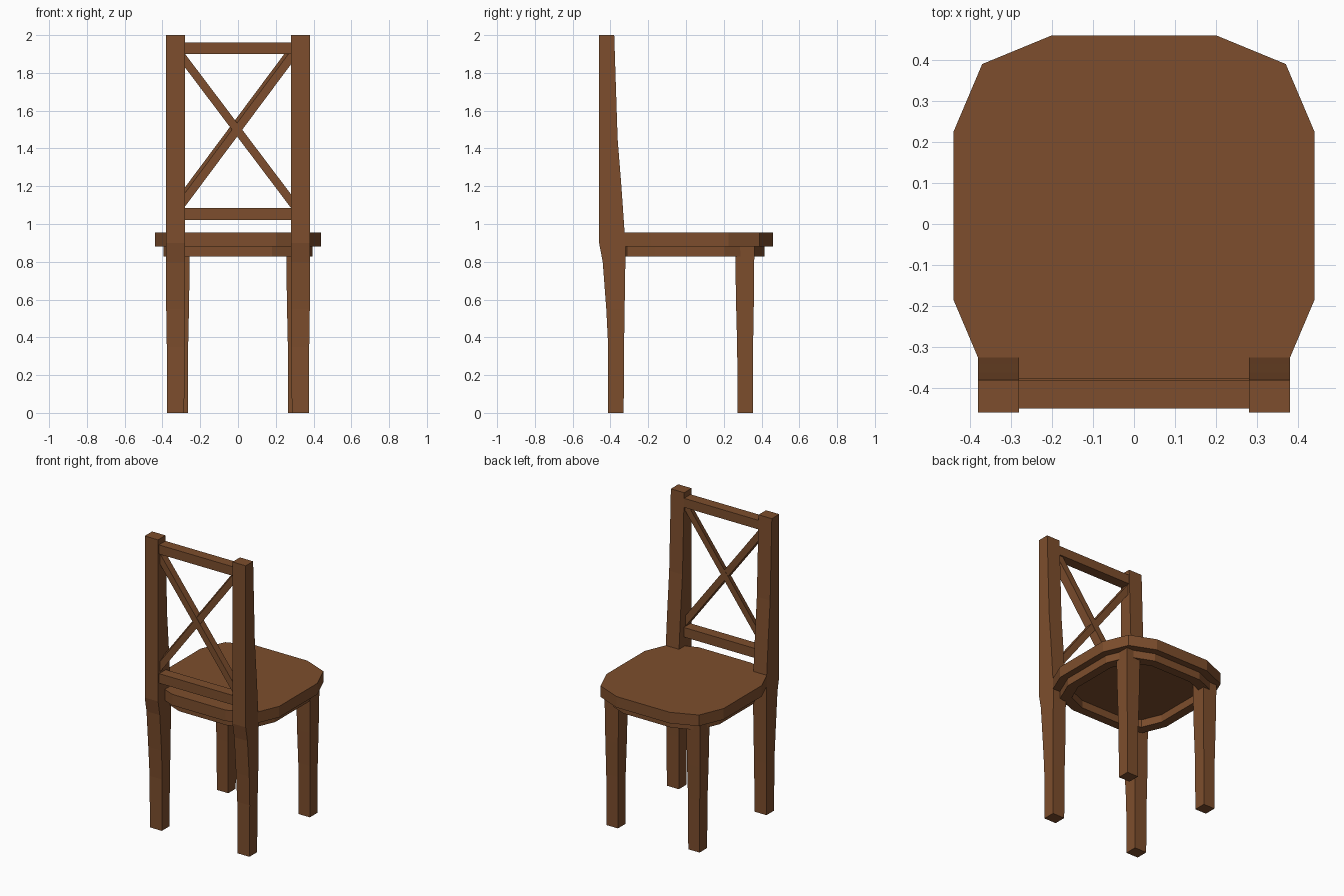
import bpy, bmesh
from mathutils import Vector

default = bpy.data.objects.get("Cube")
if default:
    bpy.data.objects.remove(default, do_unlink=True)

wood = bpy.data.materials.new("brown_wood")
wood.use_nodes = True
colour = (0.205, 0.076, 0.026, 1)
wood.diffuse_color = colour
wood.node_tree.nodes["Principled BSDF"].inputs["Base Color"].default_value = colour


def finish(name, bm):
    bmesh.ops.recalc_face_normals(bm, faces=bm.faces)
    mesh = bpy.data.meshes.new(name)
    bm.to_mesh(mesh)
    bm.free()
    mesh.materials.append(wood)
    obj = bpy.data.objects.new(name, mesh)
    bpy.context.collection.objects.link(obj)
    return obj


def loft(name, rings):
    """Skin a stack of matching point rings and cap both ends."""
    bm = bmesh.new()
    loops = [[bm.verts.new(p) for p in ring] for ring in rings]
    n = len(loops[0])
    for a, b in zip(loops, loops[1:]):
        for i in range(n):
            j = (i + 1) % n
            bm.faces.new((a[i], a[j], b[j], b[i]))
    bm.faces.new(loops[0])
    bm.faces.new(loops[-1])
    return finish(name, bm)


def rect(x0, x1, y0, y1, z):
    return [(x0, y0, z), (x1, y0, z), (x1, y1, z), (x0, y1, z)]


def seat_outline(inset, z):
    """Twelve-sided rounded square, shrunk evenly towards its centre."""
    s = 1 - inset / 0.44
    quarter = [(0.44, 0.205), (0.37, 0.37), (0.20, 0.44)]
    half = quarter + [(-x, y) for x, y in reversed(quarter)]
    full = half + [(-x, -y) for x, y in half]
    return [(x * s, y * s + 0.02, z) for x, y in full]


# Seat board, with a hollow apron ring beneath it
loft("seat", [seat_outline(0, 0.88), seat_outline(0, 0.955)])

bm = bmesh.new()
rings = [[bm.verts.new(p) for p in seat_outline(inset, z)]
         for inset, z in ((0.045, 0.88), (0.045, 0.828), (0.105, 0.828), (0.105, 0.88))]
for a, b in zip(rings, rings[1:] + rings[:1]):
    for i in range(len(a)):
        j = (i + 1) % len(a)
        bm.faces.new((a[i], a[j], b[j], b[i]))
finish("seat_apron", bm)

# Legs: height, back y, front y, inner x, outer x
rear_sections = [
    (0, -0.412, -0.33, 0.285, 0.375),
    (0.35, -0.412, -0.328, 0.283, 0.377),
    (0.55, -0.422, -0.325, 0.28, 0.38),
    (0.80, -0.441, -0.321, 0.28, 0.38),
    (0.90, -0.46, -0.32, 0.28, 0.38),
    (0.955, -0.46, -0.325, 0.28, 0.38),
    (1.20, -0.46, -0.342, 0.28, 0.38),
    (1.45, -0.46, -0.362, 0.28, 0.38),
    (2.0, -0.46, -0.38, 0.28, 0.38),
]
front_sections = [
    (0, 0.273, 0.354, 0.265, 0.35),
    (0.35, 0.271, 0.355, 0.264, 0.352),
    (0.58, 0.265, 0.359, 0.259, 0.356),
    (0.88, 0.26, 0.362, 0.255, 0.36),
]
for side, sign in (("left", 1), ("right", -1)):
    for name, sections in (("rear_leg", rear_sections), ("front_leg", front_sections)):
        loft(f"{name}_{side}", [rect(sign * xi, sign * xo, yb, yf, z)
                                for z, yb, yf, xi, xo in sections])

# Horizontal rails of the backrest
for name, z0, z1, y0, y1 in (("top_rail", 1.90, 1.962, -0.45, -0.38),
                             ("lower_rail", 1.02, 1.085, -0.448, -0.376)):
    loft(name, [rect(-0.285, 0.285, y0, y1, z) for z in (z0, z1)])


# Crossed braces, ends cut flush with the posts
def brace(name, z_start, z_end, depth, tilt):
    y0, y1 = depth
    rings = []
    for x, z in ((-0.283, z_start), (0.283, z_end)):
        rings.append([(x, y0, z - 0.036), (x, y1, z - 0.036 + tilt),
                      (x, y1, z + 0.036 + tilt), (x, y0, z + 0.036)])
    loft(name, rings)


brace("falling_brace", 1.868, 1.118, (-0.44, -0.392), 0)
brace("rising_brace", 1.125, 1.885, (-0.438, -0.39), 0.03)
